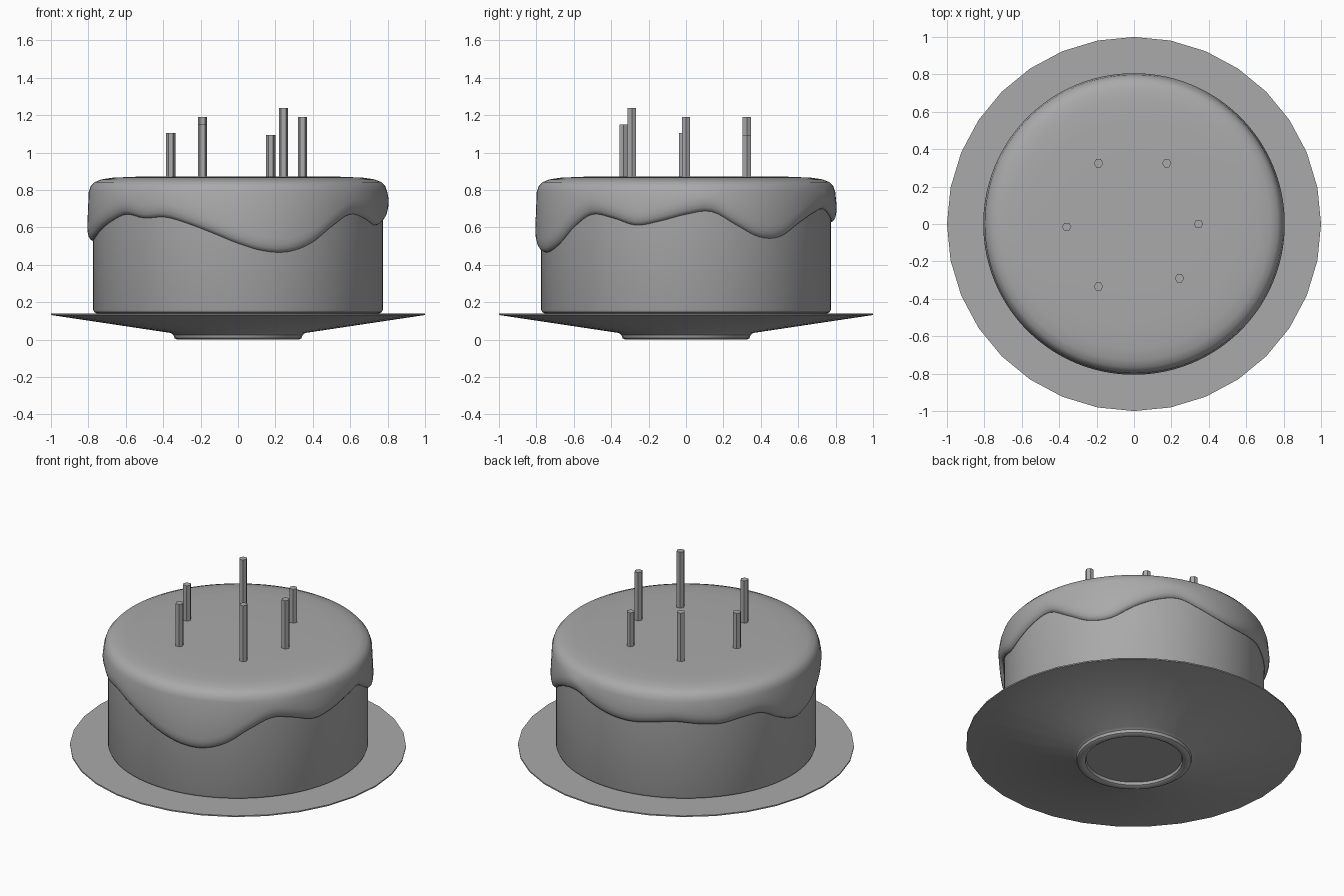
import bpy, bmesh, math
from math import cos, sin, tau

if "Cube" in bpy.data.objects:
    bpy.data.objects.remove(bpy.data.objects["Cube"])

GREY = (0.4, 0.4, 0.4, 1)
grey = bpy.data.materials.new("plain grey")
grey.use_nodes = True
grey.diffuse_color = GREY
grey.node_tree.nodes["Principled BSDF"].inputs["Base Color"].default_value = GREY


def lathe(name, profile, sides):
    """Revolve profile(angle) -> [(radius, z)] about z; ends on the axis are welded."""
    bm = bmesh.new()
    columns = []
    for i in range(sides):
        a = tau * i / sides
        columns.append([bm.verts.new((r * cos(a), r * sin(a), z)) for r, z in profile(a)])
    for left, right in zip(columns, columns[1:] + columns[:1]):
        for k in range(len(left) - 1):
            bm.faces.new((left[k], left[k + 1], right[k + 1], right[k]))
    bmesh.ops.remove_doubles(bm, verts=bm.verts, dist=1e-5)
    bmesh.ops.recalc_face_normals(bm, faces=bm.faces)
    mesh = bpy.data.meshes.new(name)
    bm.to_mesh(mesh)
    bm.free()
    obj = bpy.data.objects.new(name, mesh)
    bpy.context.collection.objects.link(obj)
    mesh.materials.append(grey)
    bpy.ops.object.select_all(action="DESELECT")
    obj.select_set(True)
    bpy.context.view_layer.objects.active = obj
    bpy.ops.object.shade_smooth_by_angle(angle=math.radians(35))
    return obj


# Flat-topped plate with a conical underside and a rounded foot ring
PLATE = [(0, 0.14), (1, 0.14), (1, 0.132), (0.36, 0.036), (0.345, 0.025), (0.34, 0.008),
         (0.325, 0), (0.305, 0), (0.29, 0.008), (0.285, 0.025), (0, 0.025)]
lathe("plate", lambda a: PLATE, 32)

# Sponge with a softened lower edge
SPONGE = [(0, 0.141), (0.755, 0.141), (0.769, 0.147), (0.775, 0.161), (0.775, 0.8), (0, 0.8)]
lathe("sponge", lambda a: SPONGE, 96)

# Icing: height of the dripping edge, in hundredths, at every tenth degree
DRIPS = [67, 68.5, 61.5, 55, 55, 62, 67.5, 70, 66.5, 63.5, 62.5, 64,
         65.5, 64, 63, 65, 65, 58, 53, 54.5, 59, 63.5, 67, 65,
         65.5, 62, 57, 51.5, 47.5, 47, 51.5, 60.5, 67, 65, 61.2, 63.5]


def drip_height(a):
    """Smooth closed curve through the drip heights."""
    n = len(DRIPS)
    i, t = divmod(a / tau * n, 1)
    p, q, r, s = (DRIPS[(int(i) + k) % n] / 100 for k in (-1, 0, 1, 2))
    return q + t / 2 * (r - p + t * (2 * p - 5 * q + 4 * r - s + t * (3 * (q - r) + s - p)))


def icing_profile(a):
    b = drip_height(a)
    top = [(0, 0.873), (0.35, 0.873), (0.56, 0.871), (0.67, 0.866), (0.73, 0.857),
           (0.768, 0.842), (0.788, 0.82), (0.798, 0.79)]
    lip = [(0.806, b + 0.075), (0.804, b + 0.045), (0.798, b + 0.02),
           (0.788, b + 0.005), (0.778, b), (0.765, b + 0.004)]
    return top + lip


lathe("icing", icing_profile, 144)

# Six-sided candles of different heights
CANDLES = [(0.345, 0, 1.19), (0.175, 0.325, 1.095), (-0.19, 0.325, 1.19),
           (-0.36, -0.015, 1.105), (-0.19, -0.335, 1.15), (0.243, -0.29, 1.24)]
for number, (x, y, top) in enumerate(CANDLES, 1):
    candle = lathe(f"candle_{number}", lambda a: [(0, 0.82), (0.025, 0.82), (0.025, top), (0, top)], 6)
    candle.location = (x, y, 0)
